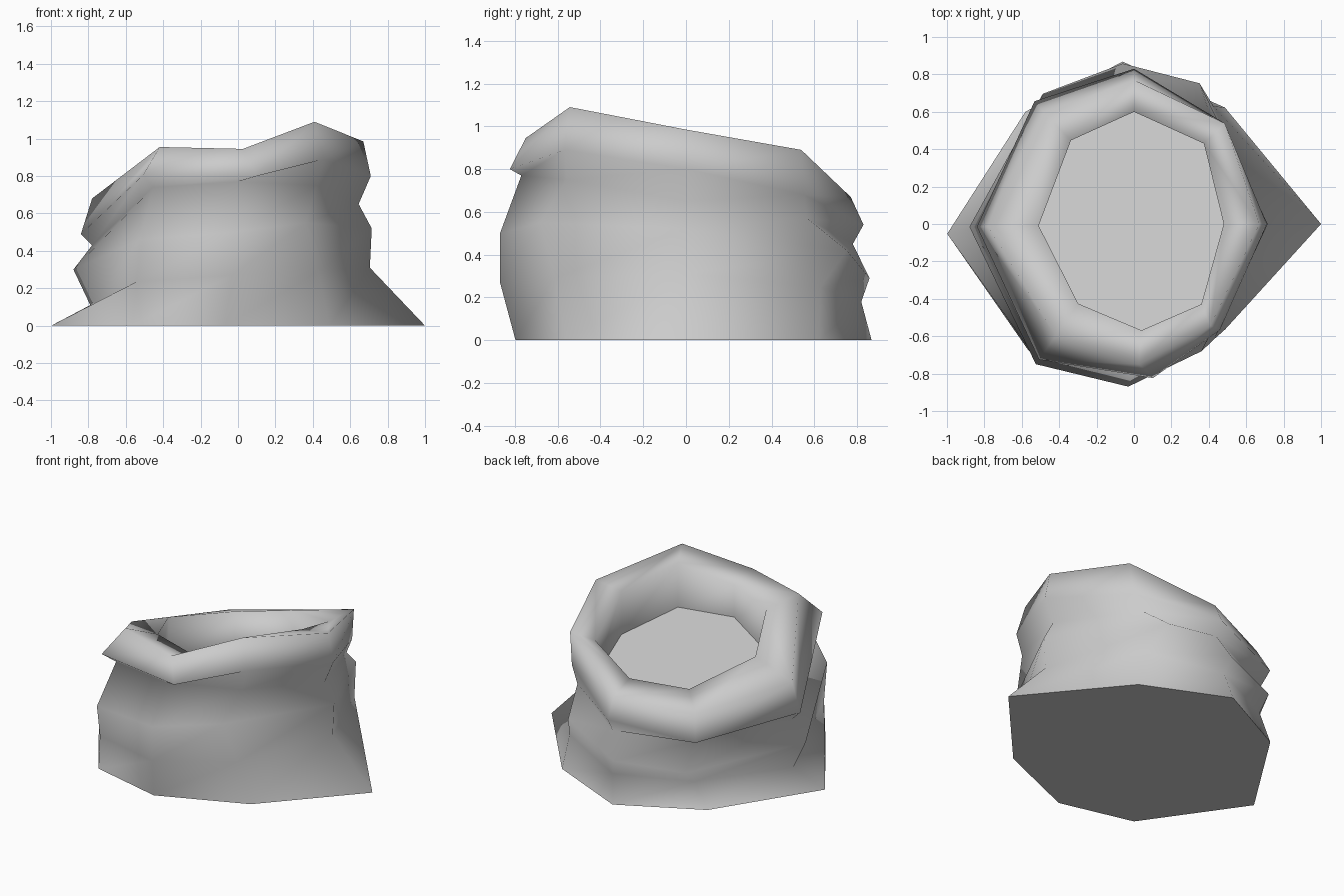
import bpy
import bmesh
from math import cos, sin, radians

default_cube = bpy.data.objects.get("Cube")
if default_cube:
    bpy.data.objects.remove(default_cube)


def make_material(name, colour):
    material = bpy.data.materials.new(name)
    material.use_nodes = True
    material.diffuse_color = colour
    material.node_tree.nodes["Principled BSDF"].inputs["Base Color"].default_value = colour
    return material


def make_object(name, mesh_builder, material):
    mesh = bpy.data.meshes.new(name)
    mesh_builder.normal_update()
    mesh_builder.to_mesh(mesh)
    mesh_builder.free()
    mesh.materials.append(material)
    bpy.context.collection.objects.link(bpy.data.objects.new(name, mesh))


def fold_points(angle, profile):
    """Turn one fold profile into points, with an optional twist in degrees per point."""
    points = []
    for radius, height, *twist in profile:
        turn = radians(angle + sum(twist))
        points.append((radius * cos(turn), radius * sin(turn), height))
    # The inner wall drops straight from the lip to the sloping contents
    x, y, lip_height = points[-1]
    points.append((x, y, .58 + .183 * x - .172 * y))
    return points


sack_grey = make_material("sack grey", (0.6, 0.6, 0.6, 1))

# Upright fold profiles: (radius, height, twist) from the floor, over the bulge,
# into the neck, around the rolled rim and up to the inner lip
east = [(1, 0), (.705, .31), (.715, .52), (.645, .65), (.71, .80), (.67, .985), (.48, .96)]
north_east = [(.79, 0), (.76, .25, 4), (.83, .42, 13), (.70, .57, 2), (.72, .68, -2),
              (.725, .89, -4), (.57, .82, -3)]
north = [(.87, 0, 4), (.82, .18, 2), (.86, .29, 4), (.78, .45), (.83, .54), (.77, .67), (.60, .73)]
north_west = [(.835, 0, 5), (.78, .17), (.85, .26, -4), (.74, .42), (.845, .46),
              (.76, .61), (.56, .69, -2)]
west = [(1, 0, 2), (.79, .11), (.88, .30), (.78, .43), (.84, .49), (.78, .68), (.51, .78)]
south_west = [(.88, 0, -5), (.88, .235, -3), (.915, .46), (.79, .74), (.885, .805),
              (.73, .955), (.52, .88)]
south = [(.80, 0, -5), (.87, .27, -2), (.87, .50, -2), (.77, .77), (.83, .80, 7),
         (.75, .945, 2), (.57, .90, 4)]
south_east = [(.745, 0, 4), (.75, .29, -2), (.77, .55, -9), (.70, .75), (.73, .89, 2),
              (.68, 1.09), (.56, 1.02, 3)]

folds = [(0, east), (52, north_east), (90, north), (129, north_west),
         (181, west), (235, south_west), (270, south), (307, south_east)]
fold_lines = [fold_points(angle, profile) for angle, profile in folds]

# Sack cloth: skin neighbouring folds together and close the floor
sack = bmesh.new()
columns = [[sack.verts.new(point) for point in line] for line in fold_lines]
for index, column in enumerate(columns):
    following = columns[(index + 1) % len(columns)]
    for level in range(len(column) - 1):
        face = sack.faces.new((column[level], following[level],
                               following[level + 1], column[level + 1]))
        face.smooth = True
floor = sack.faces.new([column[0] for column in reversed(columns)])
for edge in floor.edges:
    edge.smooth = False
make_object("sack_cloth", sack, sack_grey)

# Sloping flat contents filling the mouth
contents = bmesh.new()
contents.faces.new([contents.verts.new(line[-1]) for line in fold_lines])
make_object("sack_contents", contents, sack_grey)
